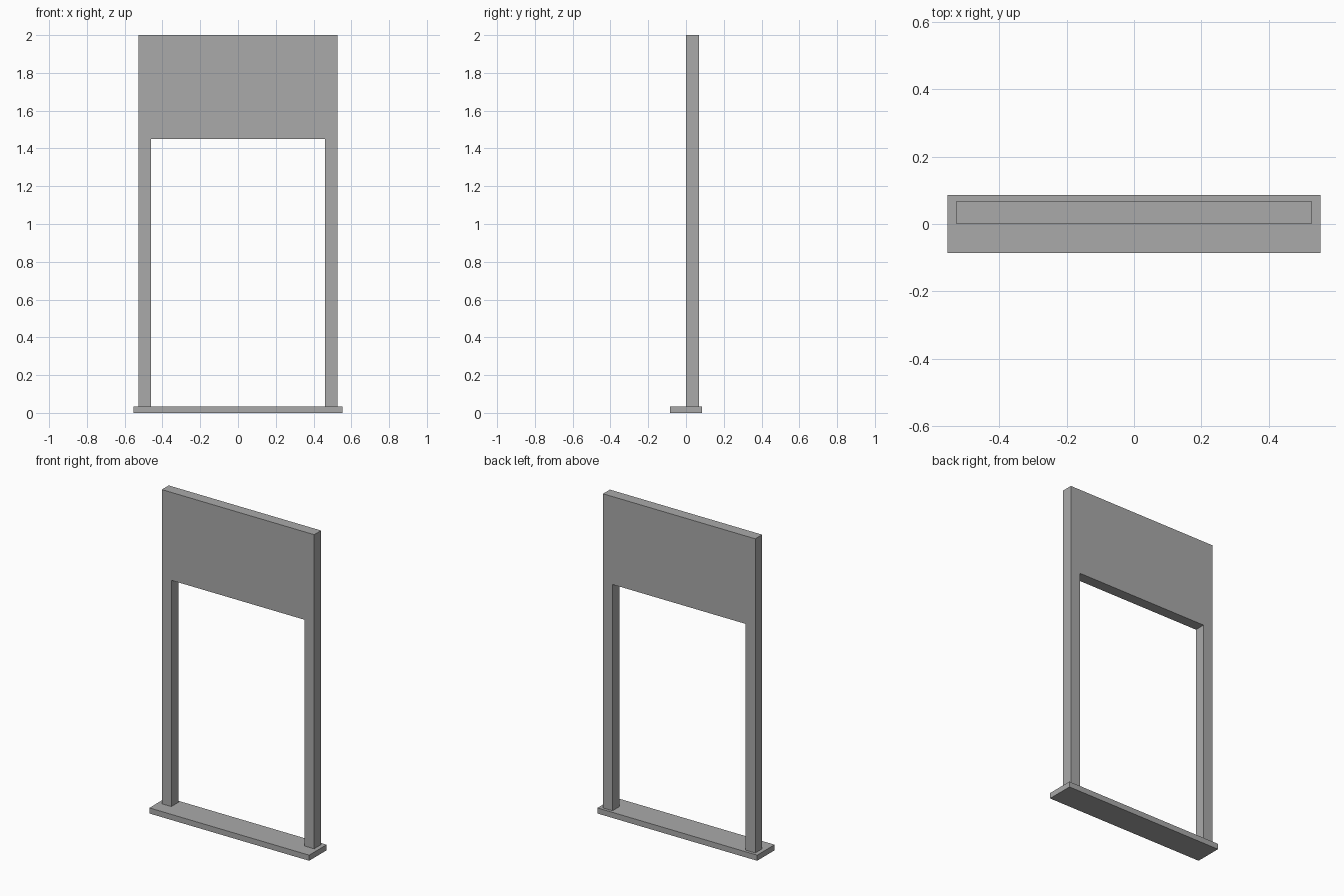
import bpy
import bmesh

if "Cube" in bpy.data.objects:
    bpy.data.objects.remove(bpy.data.objects["Cube"])

grey = bpy.data.materials.new("plain_grey")
grey.diffuse_color = (0.4, 0.4, 0.4, 1.0)
grey.use_nodes = True
grey.node_tree.nodes["Principled BSDF"].inputs["Base Color"].default_value = grey.diffuse_color


def extruded(name, outline, y0, y1):
    """Extrude an (x, z) outline from y0 back to y1."""
    bm = bmesh.new()
    face = bm.faces.new([bm.verts.new((x, y0, z)) for x, z in outline])
    ext = bmesh.ops.extrude_face_region(bm, geom=[face])
    moved = [v for v in ext["geom"] if isinstance(v, bmesh.types.BMVert)]
    bmesh.ops.translate(bm, verts=moved, vec=(0, y1 - y0, 0))
    bmesh.ops.recalc_face_normals(bm, faces=bm.faces)
    mesh = bpy.data.meshes.new(name)
    bm.to_mesh(mesh)
    bm.free()
    mesh.materials.append(grey)
    obj = bpy.data.objects.new(name, mesh)
    bpy.context.collection.objects.link(obj)
    return obj


BASE_W, BASE_D, BASE_H = 0.553, 0.086, 0.035
OUTER, INNER = 0.527, 0.461
HEAD_Z, TOP_Z = 1.45, 2.0

# Base sill
extruded("base_sill",
         [(-BASE_W, 0), (BASE_W, 0), (BASE_W, BASE_H), (-BASE_W, BASE_H)],
         -BASE_D, BASE_D)

# Two posts and the deep header panel as one continuous frame
right = [(INNER, HEAD_Z), (INNER, BASE_H), (OUTER, BASE_H), (OUTER, TOP_Z)]
left = [(-x, z) for x, z in reversed(right)]
extruded("door_frame", right + left, 0.0, 0.068)
